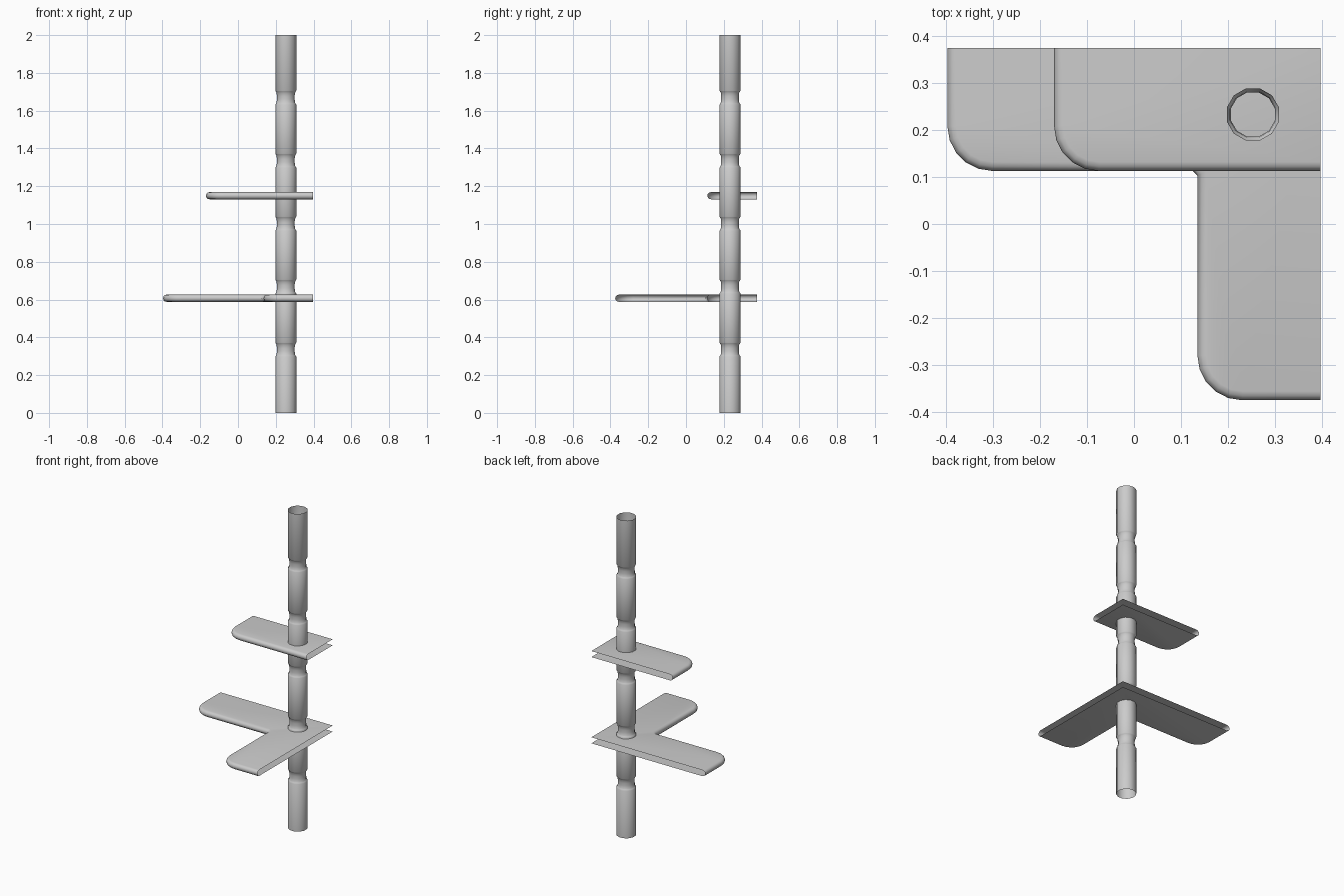
import bpy, bmesh, math
from mathutils import Vector

cube = bpy.data.objects.get("Cube")
if cube:
    bpy.data.objects.remove(cube, do_unlink=True)

grey = bpy.data.materials.new("plain grey")
grey.use_nodes = True
grey.diffuse_color = (0.6, 0.6, 0.6, 1)
grey.node_tree.nodes["Principled BSDF"].inputs["Base Color"].default_value = (0.6, 0.6, 0.6, 1)

RIGHT, BACK, FRONT = 0.397, 0.375, 0.113


def finish(bm, name):
    bmesh.ops.recalc_face_normals(bm, faces=bm.faces)
    mesh = bpy.data.meshes.new(name)
    bm.to_mesh(mesh)
    bm.free()
    mesh.materials.append(grey)
    obj = bpy.data.objects.new(name, mesh)
    bpy.context.collection.objects.link(obj)
    bpy.ops.object.select_all(action='DESELECT')
    obj.select_set(True)
    bpy.context.view_layer.objects.active = obj
    bpy.ops.object.shade_smooth_by_angle(angle=math.radians(40))
    return obj


def round_corner(x, y, radius=0.095, steps=5):
    """Arc from the left edge to the front edge of a shelf end."""
    arc = [math.pi + math.pi / 2 * i / steps for i in range(steps + 1)]
    return [Vector((x + radius * (1 + math.cos(a)), y + radius * (1 + math.sin(a)))) for a in arc]


def inset(path, distance):
    """Move an open outline inward with mitred corners."""
    normals = [Vector((a.y - b.y, b.x - a.x)).normalized() for a, b in zip(path, path[1:])]
    result = []
    for i, p in enumerate(path):
        n, m = normals[max(i - 1, 0)], normals[min(i, len(normals) - 1)]
        result.append(p + (n + m) * distance / (1 + n.dot(m)))
    return result


def shelf(name, path, z, half=0.019, steps=6):
    """Two sheets joined by a rounded nose, open along the back and right."""
    bm = bmesh.new()
    rings = []
    for i in range(steps + 1):
        a = math.pi * i / steps
        ring = inset(path, half * (1 - math.sin(a)))
        rings.append([bm.verts.new((p.x, p.y, z + half * math.cos(a))) for p in ring])
    for r, s in zip(rings, rings[1:]):
        for j in range(len(path) - 1):
            bm.faces.new((r[j], r[j + 1], s[j + 1], s[j]))
    for ring, top in ((rings[0], 1), (rings[-1], -1)):
        bm.faces.new(ring + [bm.verts.new((RIGHT, BACK, z + top * half))])
    return finish(bm, name)


# Upper shelf: one straight board
shelf("upper_shelf",
      [Vector((-0.17, BACK))] + round_corner(-0.17, FRONT) + [Vector((RIGHT, FRONT))], 1.15)

# Lower shelf: L-shaped board
shelf("lower_shelf",
      [Vector((-RIGHT, BACK))] + round_corner(-RIGHT, FRONT)
      + [Vector((0.125, FRONT)), Vector((0.135, FRONT - 0.01))]
      + round_corner(0.135, -BACK) + [Vector((RIGHT, -BACK))], 0.607)

# Post: hollow turned tube with evenly spaced concave necks
SIDES, R, NECK = 12, 0.0575, 0.0485
profile = [(R, 0)]
for k in range(5):
    z = 0.335 + k * 0.3335
    profile += [(R, z - 0.037), (R - 0.004, z - 0.031), (NECK + 0.002, z - 0.026), (NECK, z - 0.008),
                (NECK, z + 0.008), (NECK + 0.002, z + 0.026), (R - 0.004, z + 0.031), (R, z + 0.037)]
profile.append((R, 2))

bm = bmesh.new()
rings = []
for r, z in profile:
    angles = [2 * math.pi * (i + 0.5) / SIDES for i in range(SIDES)]
    rings.append([bm.verts.new((0.253 + r * math.cos(a), 0.233 + r * math.sin(a), z)) for a in angles])
for lower, upper in zip(rings, rings[1:]):
    for i in range(SIDES):
        j = (i + 1) % SIDES
        bm.faces.new((lower[i], lower[j], upper[j], upper[i]))
finish(bm, "post")
